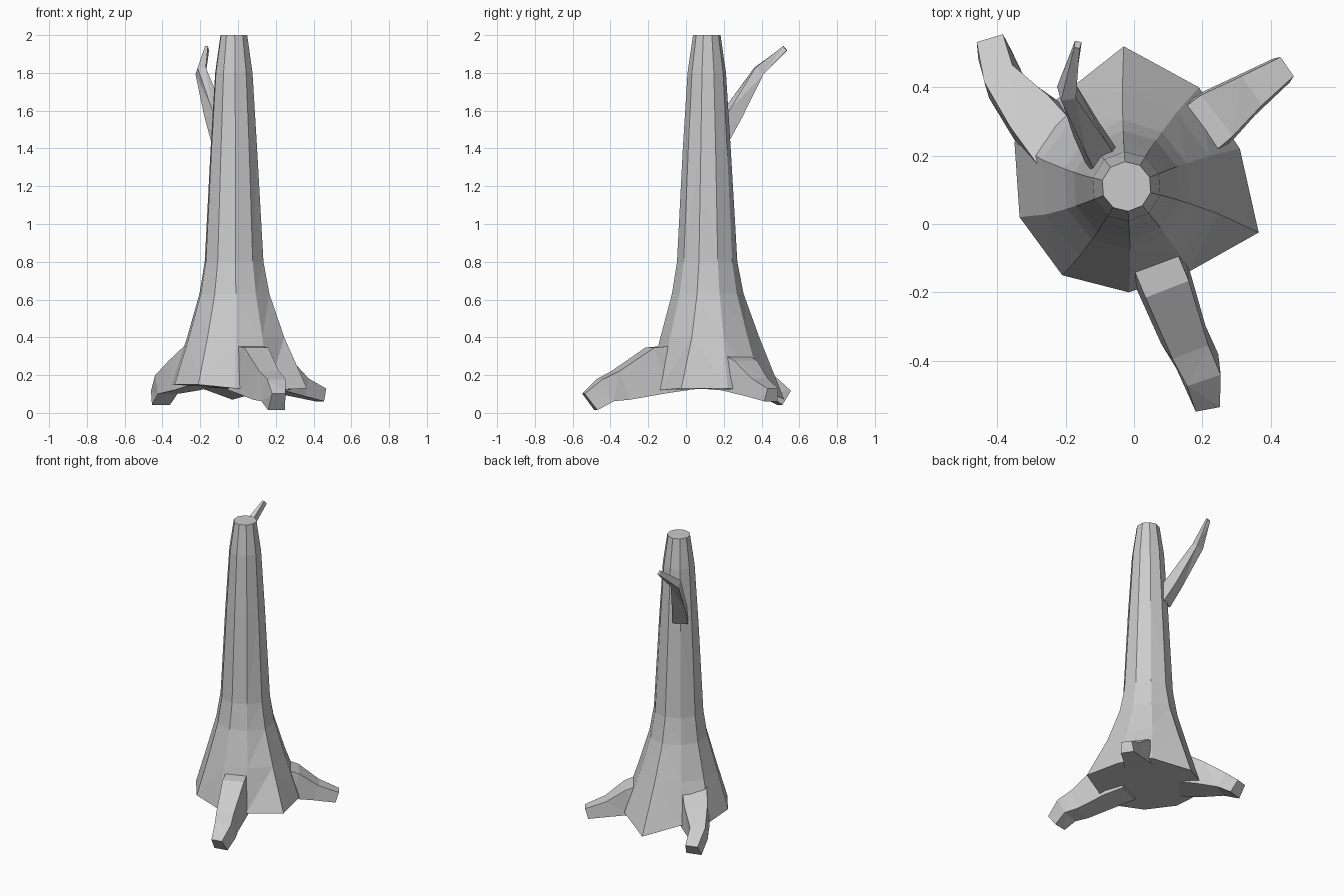
import bpy, bmesh, math
from mathutils import Vector

if "Cube" in bpy.data.objects:
    bpy.data.objects.remove(bpy.data.objects["Cube"])


def loft(name, rings):
    """Skin a closed solid through equal-length rings of points."""
    bm = bmesh.new()
    vs = [[bm.verts.new(p) for p in ring] for ring in rings]
    n = len(vs[0])
    for a, b in zip(vs, vs[1:]):
        for i in range(n):
            j = (i + 1) % n
            bm.faces.new((a[i], a[j], b[j], b[i]))
    bm.faces.new(vs[0][::-1])
    bm.faces.new(vs[-1])
    bmesh.ops.triangulate(bm, faces=[f for f in bm.faces if len(f.verts) == 4])
    bmesh.ops.recalc_face_normals(bm, faces=bm.faces)
    me = bpy.data.meshes.new(name)
    bm.to_mesh(me)
    bm.free()
    ob = bpy.data.objects.new(name, me)
    bpy.context.collection.objects.link(ob)
    return ob


def limb(name, path):
    """Four-sided tapering limb; path rows are x, y, z, width, height."""
    pts = [Vector(p[:3]) for p in path]
    rings = []
    for i, p in enumerate(path):
        t = (pts[min(i + 1, len(pts) - 1)] - pts[max(i - 1, 0)]).normalized()
        side = t.cross(Vector((0, 0, 1))).normalized()
        up = side.cross(t)
        w, h = p[3] / 2, p[4] / 2
        rings.append([pts[i] + side * w * a + up * h * b
                      for a, b in ((-1, -1), (1, -1), (0.8, 1), (-0.8, 1))])
    return loft(name, rings)


# Trunk: irregular flared foot rising into a ten-sided tapering column
foot = [(.365, -.025, .13), (.31, .22, .13), (.19, .40, .13), (-.03, .52, .07),
        (-.22, .37, .14), (-.35, .24, .15), (-.335, .02, .15), (-.21, -.15, .15),
        (-.015, -.2, .13), (.16, -.14, .12)]
cx, cy = -.022, .11
rings = [foot]
for z, r, follow in ((.4, .262, .45), (.63, .19, .2), (.8, .16, .1),
                     (1.4, .127, 0), (1.8, .102, 0), (2, .073, 0)):
    ring = []
    for i, (x, y, _) in enumerate(foot):
        d = Vector((x - cx, y - cy))
        even = math.tau * i / 10 - .25
        u = d.normalized().lerp(Vector((math.cos(even), math.sin(even))), 1 - follow).normalized()
        rad = r * (1 - follow + follow * d.length / .36)
        ring.append((cx + u.x * rad, cy + u.y * rad, z))
    rings.append(ring)
trunk = loft("tree_trunk", rings)

# Roots and the broken branch
parts = [
    limb("front_root", [(.03, -.03, .24, .17, .24), (.085, -.16, .225, .17, .25),
                        (.155, -.35, .145, .14, .16), (.195, -.43, .12, .13, .13),
                        (.21, -.51, .058, .09, .11)]),
    limb("right_root", [(.12, .22, .23, .2, .2), (.22, .3, .195, .19, .17),
                        (.33, .38, .135, .13, .1), (.44, .455, .095, .085, .07)]),
    limb("left_root", [(-.2, .2, .25, .2, .22), (-.29, .31, .2, .18, .17),
                       (-.385, .42, .15, .12, .11), (-.415, .52, .08, .1, .09)]),
    limb("branch", [(-.08, .17, 1.47, .1, .1), (-.125, .25, 1.59, .085, .08),
                    (-.195, .385, 1.81, .055, .055), (-.165, .525, 1.93, .02, .03)]),
]

# Merge everything into one solid trunk
bpy.context.view_layer.objects.active = trunk
for p in parts:
    m = trunk.modifiers.new("union", 'BOOLEAN')
    m.operation, m.solver, m.object = 'UNION', 'EXACT', p
    bpy.ops.object.modifier_apply(modifier=m.name)
    bpy.data.objects.remove(p)
